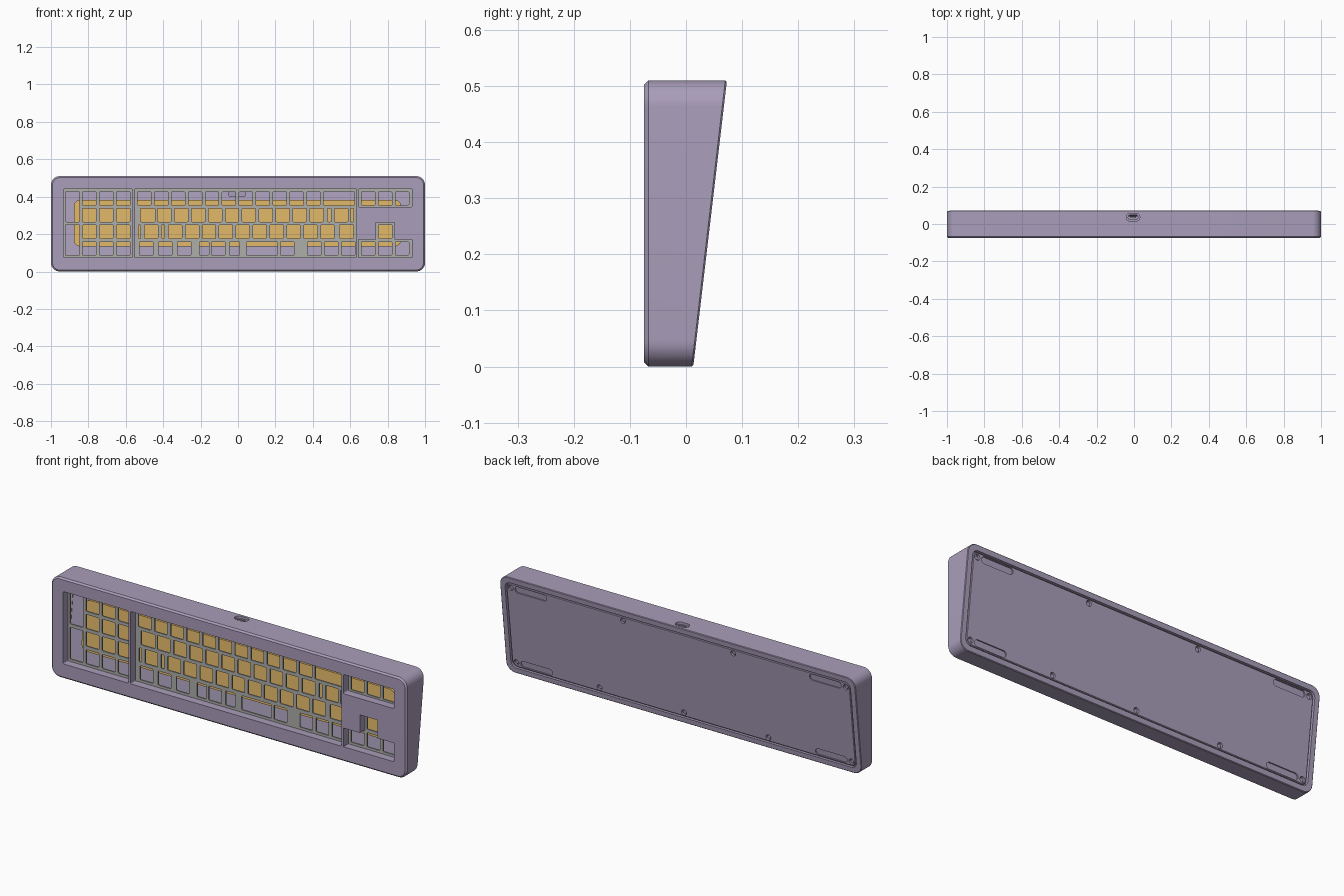
import bpy, bmesh, math

if "Cube" in bpy.data.objects:
    bpy.data.objects.remove(bpy.data.objects["Cube"])

H = 0.51                       # case height
ROWS = [0.390, 0.302, 0.213, 0.123]
PITCH, KEY = 0.0905, 0.072


def material(name, color):
    m = bpy.data.materials.new(name)
    m.diffuse_color = (*color, 1)
    m.use_nodes = True
    m.node_tree.nodes["Principled BSDF"].inputs["Base Color"].default_value = m.diffuse_color
    return m


LILAC = material("lilac", (0.40, 0.34, 0.49))
GOLD = material("gold", (0.70, 0.44, 0.13))
GREY = material("plate_grey", (0.42, 0.42, 0.40))


def back(off=0.0):
    """Sloping back plane, shifted by off."""
    return lambda z: 0.013 + 0.1176 * z + off


def flat(y):
    return lambda z: y


def rr(x0, x1, z0, z1, r=0.006, n=3):
    """Rounded rectangle outline in x/z."""
    pts = []
    for k, (cx, cz) in enumerate([(x1 - r, z1 - r), (x0 + r, z1 - r),
                                  (x0 + r, z0 + r), (x1 - r, z0 + r)]):
        for i in range(n + 1):
            a = math.pi / 2 * (k + i / n)
            pts.append((cx + r * math.cos(a), cz + r * math.sin(a)))
    return pts


def circle(cx, cz, r, n=20):
    return [(cx + r * math.cos(2 * math.pi * i / n),
             cz + r * math.sin(2 * math.pi * i / n)) for i in range(n)]


def pill(x0, x1, z0, z1, n=8):
    return rr(x0, x1, z0, z1, (z1 - z0) / 2 - 0.0002, n)


def loft(bm, layers):
    """Closed solid through (outline, depth function) layers."""
    rings = [[bm.verts.new((x, f(z), z)) for x, z in pts] for pts, f in layers]
    for a, b in zip(rings, rings[1:]):
        for i in range(len(a)):
            j = (i + 1) % len(a)
            bm.faces.new((a[i], a[j], b[j], b[i]))
    bm.faces.new(rings[0])
    bm.faces.new(rings[-1])


def solid(name, lofts, mat=None):
    bm = bmesh.new()
    for layers in lofts:
        loft(bm, layers)
    bmesh.ops.recalc_face_normals(bm, faces=bm.faces)
    me = bpy.data.meshes.new(name)
    bm.to_mesh(me)
    bm.free()
    ob = bpy.data.objects.new(name, me)
    bpy.context.collection.objects.link(ob)
    if mat:
        me.materials.append(mat)
    return ob


def cut(ob, cutter):
    cutter.hide_render = True
    m = ob.modifiers.new("cut", 'BOOLEAN')
    m.operation, m.solver, m.object = 'DIFFERENCE', 'EXACT', cutter
    bpy.context.view_layer.objects.active = ob
    bpy.ops.object.modifier_apply(modifier=m.name)
    bpy.data.objects.remove(cutter)


def through(outlines, f0, f1):
    return [[(o, f0), (o, f1)] for o in outlines]


# Case: wedge with chamfered front rim and rounded corners
def ring(inset):
    return rr(-1 + inset, 1 - inset, inset, H - inset, 0.047 - inset, 10)


case = solid("case", [[(ring(0.008), flat(-0.075)), (ring(0), flat(-0.067)),
                       (ring(0), back(-0.003)), (ring(0.003), back())]], LILAC)

# Cavity, open to the back
cut(case, solid("cavity_cutter", through(
    [rr(-0.972, 0.972, 0.028, 0.482, 0.03, 8)], flat(-0.035), flat(0.2))))

# Openings for the key blocks
arrows = [(0.645, 0.075), (0.93, 0.075), (0.93, 0.17), (0.838, 0.17),
          (0.838, 0.262), (0.738, 0.262), (0.738, 0.17), (0.645, 0.17)]
cut(case, solid("opening_cutter", through(
    [rr(-0.932, -0.565, 0.075, 0.443), rr(-0.552, 0.634, 0.075, 0.443),
     rr(0.645, 0.93, 0.345, 0.443), arrows], flat(-0.1), flat(-0.03))))


# Cable port in the top wall: wide recess, then a narrower hole
def port(name, hw, hy, z0, z1, mat=None):
    ob = solid(name, through([pill(-hw, hw, -hy, hy)], flat(z0), flat(z1)), mat)
    for v in ob.data.vertices:
        x, y, z = v.co
        v.co = (x - 0.005, z + 0.036, y)
    bm = bmesh.new()
    bm.from_mesh(ob.data)
    bmesh.ops.recalc_face_normals(bm, faces=bm.faces)
    bm.to_mesh(ob.data)
    bm.free()
    return ob


cut(case, port("port_recess_cutter", 0.036, 0.021, 0.498, 0.53))
cut(case, port("port_hole_cutter", 0.026, 0.013, 0.46, 0.53))
port("port_tongue", 0.017, 0.004, 0.47, 0.5, GREY)
solid("port_housing", through([rr(-0.05, 0.04, 0.40, 0.481)],
                              flat(0.018), flat(0.044)), LILAC)


# Key plate with switch cut-outs
def run(x, row, n=1, w=KEY, pitch=PITCH):
    z = ROWS[row]
    return [rr(x + i * pitch, x + i * pitch + w, z - KEY / 2, z + KEY / 2, 0.004, 2)
            for i in range(n)]


holes = []
for top, bottom in ((0, 1), (2, 3)):           # tall keys on the far left
    holes.append(rr(-0.922, -0.847, ROWS[bottom] - KEY / 2, ROWS[top] + KEY / 2, 0.004, 2))
for row in range(4):                           # number block
    holes += run(-0.831, row, 3)
holes += run(-0.537, 0, 11) + run(0.457, 0, w=0.166)
holes += (run(-0.521, 1, w=0.078) + run(-0.43, 1, 10) + run(0.479, 1, w=0.018)
          + run(0.516, 1) + run(0.602, 1, w=0.016))
holes += (run(-0.532, 2, w=0.012) + run(-0.5, 2) + run(-0.409, 2, w=0.016)
          + run(-0.372, 2, 10) + run(0.543, 2, w=0.075))
holes += (run(-0.527, 3, 3, pitch=0.102) + run(-0.206, 3, w=0.05)
          + run(-0.141, 3) + run(-0.046, 3, w=0.054)
          + run(0.045, 3, w=0.166) + run(0.227, 3) + run(0.372, 3, 3))
holes += run(0.66, 0, 3) + run(0.751, 2) + run(0.66, 3, 3)
plate = solid("key_plate", through([rr(-0.95, 0.95, 0.055, 0.463, 0.01)],
                                   flat(-0.0345), flat(-0.027)), GREY)
cut(plate, solid("key_cutter", through(holes, flat(-0.06), flat(0.0))))

# Gold weight lying on the inside of the cover
solid("weight", through([rr(-0.878, 0.872, 0.134, 0.383, 0.035, 6)],
                        back(-0.036), back(-0.0195)), GOLD)

# Back cover with screw wells and foot recesses
cover = solid("back_cover", [[(rr(-0.966, 0.966, 0.034, 0.476, 0.025, 8), back(-0.02)),
                              (rr(-0.966, 0.966, 0.034, 0.476, 0.025, 8), back(-0.006)),
                              (rr(-0.963, 0.963, 0.037, 0.473, 0.022, 8), back(-0.003))]], LILAC)
screws = [(s * x, z) for s in (-1, 1) for x, z in
          [(0.943, 0.453), (0.943, 0.057), (0.31, 0.456), (0.475, 0.054)]] + [(0, 0.054)]
cut(cover, solid("screw_cutter", through(
    [circle(x, z, 0.014) for x, z in screws], back(-0.014), back(0.02))))
feet = [(min(s * 0.74, s * 0.918), max(s * 0.74, s * 0.918), z - 0.016, z + 0.016)
        for s in (-1, 1) for z in (0.453, 0.057)]
cut(cover, solid("foot_cutter", through([pill(*f) for f in feet],
                                        back(-0.009), back(0.02))))
# Screw heads and the ledge strip closing the gap around the cover
solid("screws", through([circle(x, z, 0.009) for x, z in screws],
                        back(-0.016), back(-0.009)), LILAC)
ledge = solid("cover_ledge", through([rr(-0.973, 0.973, 0.027, 0.483, 0.03, 8)],
                                     back(-0.022), back(-0.014)), LILAC)
cut(ledge, solid("ledge_cutter", through([rr(-0.955, 0.955, 0.045, 0.465, 0.02, 8)],
                                         back(-0.05), back(0.05))))

# Smooth rounded corners, keep hard edges
for ob in bpy.context.scene.objects:
    ob.select_set(ob.type == 'MESH')
bpy.context.view_layer.objects.active = case
bpy.ops.object.shade_smooth_by_angle(angle=math.radians(30))
